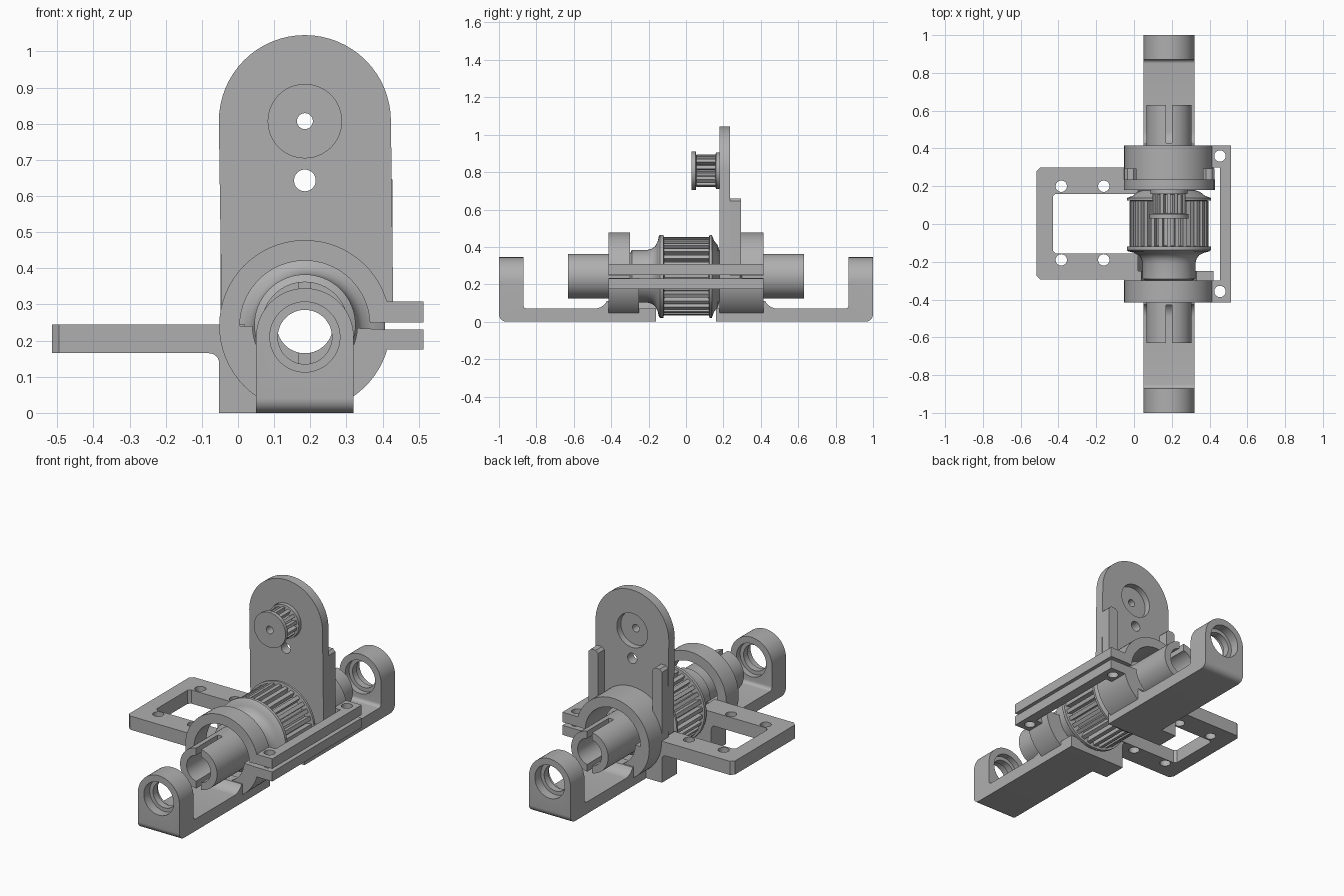
import bpy, bmesh, math
from mathutils import Matrix, Vector

if "Cube" in bpy.data.objects:
    bpy.data.objects.remove(bpy.data.objects["Cube"], do_unlink=True)

grey = bpy.data.materials.new("plain grey")
grey.use_nodes = True
grey.diffuse_color = (0.43, 0.43, 0.43, 1)
grey.node_tree.nodes["Principled BSDF"].inputs["Base Color"].default_value = grey.diffuse_color

CX, CZ = 0.185, 0.243      # main shaft axis
HEAD_Z, TOP_Z = 0.21, 0.807  # arm eye and small pulley axes


def finish(name, bm):
    bmesh.ops.recalc_face_normals(bm, faces=bm.faces)
    mesh = bpy.data.meshes.new(name)
    bm.to_mesh(mesh)
    bm.free()
    mesh.materials.append(grey)
    ob = bpy.data.objects.new(name, mesh)
    bpy.context.collection.objects.link(ob)
    return ob


def arc(cx, cy, r, a, b, n=32):
    return [(cx + r * math.cos(a + (b - a) * i / n),
             cy + r * math.sin(a + (b - a) * i / n)) for i in range(n + 1)]


def circle(cx, cy, r):
    return arc(cx, cy, r, 0, math.tau, 48)[:-1]


def rect(x0, y0, x1, y1):
    return [(x0, y0), (x1, y0), (x1, y1), (x0, y1)]


def prism(name, pts, axis, a, b):
    """Extrude a flat outline along the named axis from a to b."""
    place = {"X": lambda u, v, w: (w, u, v),
             "Y": lambda u, v, w: (u, w, v),
             "Z": lambda u, v, w: (u, v, w)}[axis]
    bm = bmesh.new()
    lo = [bm.verts.new(place(u, v, a)) for u, v in pts]
    hi = [bm.verts.new(place(u, v, b)) for u, v in pts]
    bm.faces.new(lo)
    bm.faces.new(hi)
    for i in range(len(pts)):
        j = (i + 1) % len(pts)
        bm.faces.new((lo[i], lo[j], hi[j], hi[i]))
    return finish(name, bm)


def combine(ob, cutter, op="DIFFERENCE"):
    mod = ob.modifiers.new("cut", "BOOLEAN")
    mod.operation, mod.object, mod.solver = op, cutter, "EXACT"
    bpy.context.view_layer.objects.active = ob
    bpy.ops.object.modifier_apply(modifier=mod.name)
    bpy.data.objects.remove(cutter, do_unlink=True)


def drill(ob, pts, axis, a=-2, b=2):
    combine(ob, prism("cutter", pts, axis, a, b))


def lathe(name, profile, cz, n=64):
    """Spin a closed (y, radius) profile about a y axis."""
    bm = bmesh.new()
    rings = [[bm.verts.new((CX + r * math.cos(math.tau * i / n), y,
                            cz + r * math.sin(math.tau * i / n)))
              for y, r in profile] for i in range(n)]
    for i in range(n):
        p, q = rings[i], rings[(i + 1) % n]
        for k in range(len(profile)):
            m = (k + 1) % len(profile)
            bm.faces.new((p[k], p[m], q[m], q[k]))
    return finish(name, bm)


def teeth(name, cz, r0, r1, y0, y1, width, count):
    bm = bmesh.new()
    for i in range(count):
        mat = (Matrix.Translation(Vector((CX, (y0 + y1) / 2, cz)))
               @ Matrix.Rotation(math.tau * (i + 0.5) / count, 4, "Y")
               @ Matrix.Translation(Vector(((r0 + r1) / 2, 0, 0)))
               @ Matrix.Diagonal((r1 - r0, y1 - y0, width, 1)))
        bmesh.ops.create_cube(bm, size=1, matrix=mat)
    return finish(name, bm)


parts = []
PI = math.pi

# Shaft with hub and big pulley flanges, bored through and slotted at both ends
shaft = lathe("main_shaft", [
    (-.63, .078), (-.63, .12), (-.3, .12), (-.29, .14), (-.21, .14), (-.185, .146),
    (-.165, .16), (-.152, .185), (-.145, .215), (-.138, .222), (-.12, .222),
    (-.115, .178), (.12, .178), (.125, .222), (.138, .222), (.15, .19), (.17, .165),
    (.178, .14), (.29, .14), (.3, .12), (.63, .12), (.63, .078)], CZ)
for y0, y1 in ((-.7, -.43), (.43, .7)):
    drill(shaft, rect(CX - .016, 0, CX + .016, .5), "Y", y0, y1)
parts += [shaft, teeth("main_pulley_teeth", CZ, .17, .21, -.118, .122, .022, 30)]

# Small pulley
parts.append(lathe("small_pulley", [
    (.03, .022), (.03, .103), (.052, .103), (.058, .062), (.155, .062),
    (.16, .098), (.2, .098), (.2, .022)], TOP_Z, 48))
parts.append(teeth("small_pulley_teeth", TOP_Z, .055, .088, .055, .158, .018, 14))

# Upright motor plate with pulley opening and small hole
plate = prism("upright_plate",
              arc(CX, TOP_Z, .238, 0, PI) + [(-.045, .25)]
              + arc(CX, CZ, .18, PI - .04, .04) + [(.43, .25)], "Y", .18, .235)
drill(plate, circle(CX, TOP_Z, .1), "Y")
drill(plate, circle(CX, .643, .03), "Y")
parts.append(plate)

# Stiffening posts behind the plate
for name, x0, x1 in (("right_post", -.049, .012), ("left_post", .366, .427)):
    parts.append(prism(name, rect(x0, .25, x1, .64)[:2]
                       + [(x1, .645), (x1 - .015, .66), (x0 + .015, .66), (x0, .645)],
                       "Y", .235, .293))


def half_ring(name, r, a, b, y0, y1):
    parts.append(prism(name, arc(CX, .241, .237, a, b) + arc(CX, .241, r, b, a), "Y", y0, y1))


# Bearing clamps: wide-bore upper halves, lower halves carrying the shaft
half_ring("front_upper_clamp", .18, .04, PI, -.415, -.3)
half_ring("back_upper_clamp", .18, .04, PI, .235, .415)
half_ring("front_lower_clamp", .145, PI, math.tau - .045, -.415, -.25)
half_ring("back_lower_clamp", .145, PI, math.tau - .045, .18, .415)

# Paired clamp bars with bolt holes
for name, z0, z1 in (("upper_clamp_bar", .25, .308), ("lower_clamp_bar", .175, .231)):
    bar = prism(name, [(.385, -.415), (.513, -.415), (.513, .415), (.385, .415),
                       (.385, .3), (.455, .3), (.455, -.3), (.385, -.3)], "Z", z0, z1)
    for y in (-.357, .36):
        drill(bar, circle(.455, y, .03), "Z")
    parts.append(bar)

# Open side mounting frame
frame = prism("side_frame", [(.02, -.295), (-.495, -.295), (-.515, -.275), (-.515, .28),
                             (-.495, .3), (.02, .3), (.02, .16), (-.415, .16), (-.43, .145),
                             (-.43, -.14), (-.415, -.155), (.02, -.155)], "Z", .165, .245)
for x in (-.385, -.16):
    for y in (-.19, .2):
        drill(frame, circle(x, y, .03), "Z")
parts.append(frame)

# Arms with eyes, and the feet under the frame
for side, s in (("front", -1), ("back", 1)):
    profile = ([(.16, 0)] + arc(.96, .04, .04, -PI / 2, 0, 8)
               + [(1, .35), (.87, .35)] + arc(.85, .09, .02, 0, -PI / 2, 6)
               + arc(.49, .145, .075, -PI / 2, -PI * .85, 8)
               + [(.36, .11), (.36, .07), (.16, .07)])
    arm = prism(side + "_arm", [(s * d, z) for d, z in profile], "X", .04, .33)
    arch = [(.05, -.1), (.32, -.1)] + arc(CX, HEAD_Z, .135, 0, PI)
    combine(arm, prism("arch", arch, "Y", -2, 2), "INTERSECT")
    drill(arm, circle(CX, HEAD_Z, .075), "Y", *sorted((s * .8, s * 1.1)))
    for d0, d1 in ((.82, .905), (.945, 1.1)):
        drill(arm, circle(CX, HEAD_Z, .097), "Y", *sorted((s * d0, s * d1)))
    foot = [(-.052, 0), (.055, 0), (.055, .07), (.03, .12), (.02, .2), (-.052, .2)]
    parts += [arm, prism(side + "_foot", foot, "Y", *sorted((s * .16, s * .298)))]

# Small fillet where the frame meets the feet
for side, a, b in (("front", -.295, -.16), ("back", .16, .298)):
    parts.append(prism(side + "_foot_fillet", [(-.05, .17)]
                       + arc(-.08, .137, .028, PI / 2, 0, 6) + [(-.05, .137)], "Y", a, b))

bpy.ops.object.select_all(action="DESELECT")
for ob in parts:
    ob.select_set(True)
bpy.context.view_layer.objects.active = parts[0]
bpy.ops.object.shade_smooth_by_angle(angle=math.radians(32))
